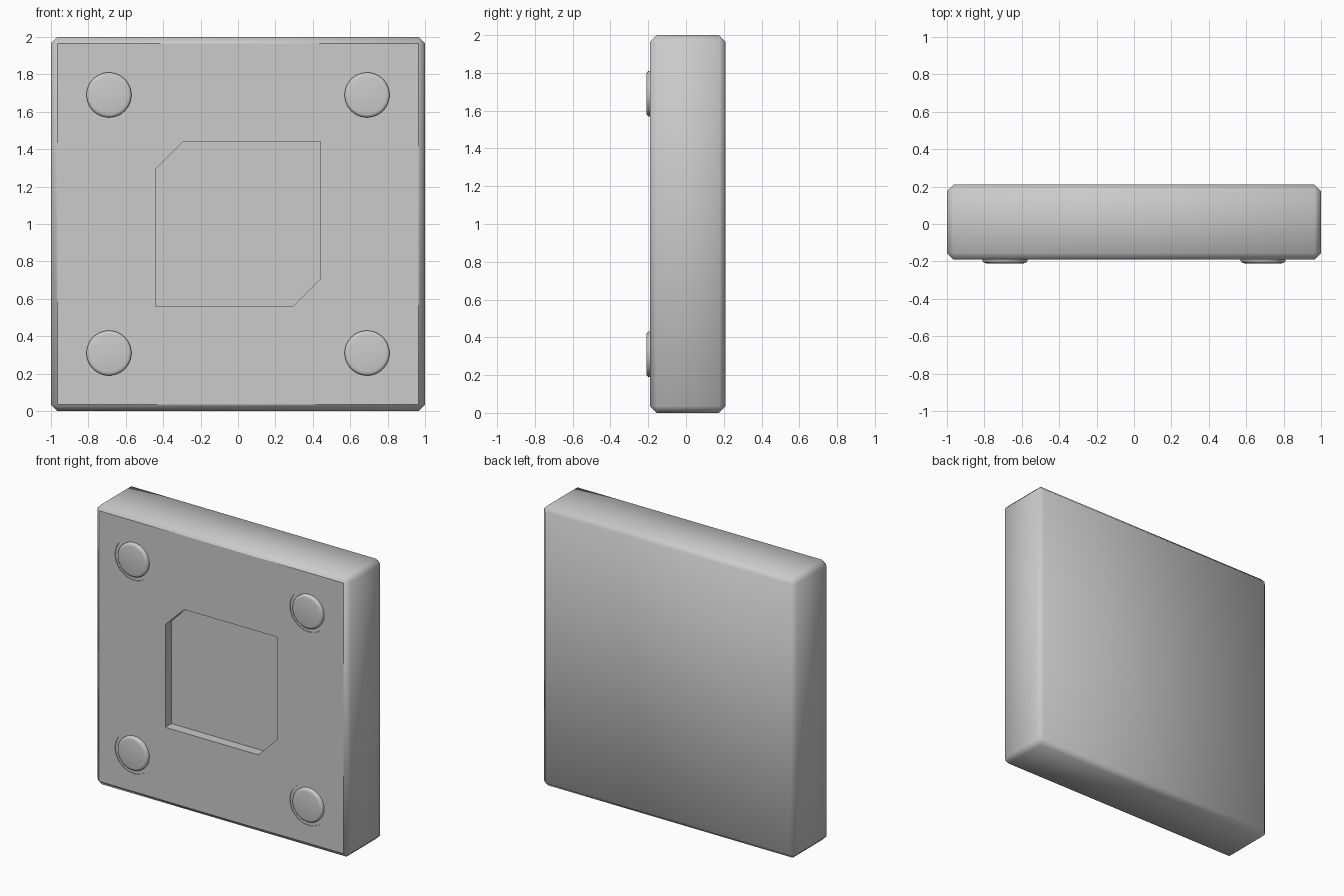
import bpy, bmesh, math
from mathutils import Matrix, Vector

FRONT, BACK = -0.19, 0.21
CHAMFER = 0.035
PAD_SPOTS = [(x, z) for x in (-0.69, 0.69) for z in (0.31, 1.69)]

cube = bpy.data.objects.get("Cube")
if cube:
    bpy.data.objects.remove(cube, do_unlink=True)


def make_object(name, bm):
    bmesh.ops.recalc_face_normals(bm, faces=bm.faces)
    mesh = bpy.data.meshes.new(name)
    bm.to_mesh(mesh)
    bm.free()
    obj = bpy.data.objects.new(name, mesh)
    bpy.context.collection.objects.link(obj)
    return obj


def activate(obj):
    bpy.ops.object.select_all(action='DESELECT')
    obj.select_set(True)
    bpy.context.view_layer.objects.active = obj


def prism(name, outline, y0, y1):
    """Extrude an (x, z) outline along y."""
    bm = bmesh.new()
    face = bm.faces.new([bm.verts.new((x, y0, z)) for x, z in outline])
    new = bmesh.ops.extrude_face_region(bm, geom=[face])["geom"]
    verts = [v for v in new if isinstance(v, bmesh.types.BMVert)]
    bmesh.ops.translate(bm, verts=verts, vec=(0, y1 - y0, 0))
    return make_object(name, bm)


def cut(target, cutter):
    cutter.hide_render = True
    mod = target.modifiers.new("pocket", 'BOOLEAN')
    mod.operation = 'DIFFERENCE'
    mod.solver = 'EXACT'
    mod.object = cutter
    activate(target)
    bpy.ops.object.modifier_apply(modifier=mod.name)
    bpy.data.objects.remove(cutter, do_unlink=True)


# Chamfered slab
bm = bmesh.new()
bmesh.ops.create_cube(bm, size=1)
bmesh.ops.scale(bm, verts=bm.verts, vec=(2, BACK - FRONT, 2))
bmesh.ops.translate(bm, verts=bm.verts, vec=(0, (FRONT + BACK) / 2, 1))
bmesh.ops.bevel(bm, geom=bm.edges[:], offset=CHAMFER, segments=1, affect='EDGES')
body = make_object("body", bm)

# Central pocket with two clipped corners
h, c = 0.44, 0.147
outline = [(-h, -h), (h - c, -h), (h, c - h), (h, h), (c - h, h), (-h, h - c)]
cut(body, prism("pocket_cutter", [(x, z + 1) for x, z in outline], FRONT - 0.1, FRONT + 0.07))

# Shallow round seats for the pads
for px, pz in PAD_SPOTS:
    turns = [math.tau * i / 48 for i in range(48)]
    circle = [(px + 0.147 * math.cos(a), pz + 0.147 * math.sin(a)) for a in turns]
    cut(body, prism("seat_cutter", circle, FRONT - 0.1, FRONT + 0.005))

# Smooth chamfers, crisp front face
activate(body)
bpy.ops.object.shade_smooth_by_angle(angle=math.radians(60))
bm = bmesh.new()
bm.from_mesh(body.data)
for edge in bm.edges:
    if all(abs(v.co.y - FRONT) < 1e-4 for v in edge.verts):
        edge.smooth = False
bm.to_mesh(body.data)
bm.free()

# Round pads with softened rims
profile = [(0.12, FRONT + 0.02), (0.12, -0.198), (0.116, -0.204),
           (0.109, -0.208), (0.1, -0.21), (0, -0.21)]
sides = {-0.69: "right", 0.69: "left"}
for px, pz in PAD_SPOTS:
    bm = bmesh.new()
    verts = [bm.verts.new((r, y, 0)) for r, y in profile]
    edges = [bm.edges.new(pair) for pair in zip(verts, verts[1:])]
    bmesh.ops.spin(bm, geom=verts + edges, cent=(0, 0, 0), axis=(0, 1, 0),
                   angle=math.tau, steps=48, use_duplicate=False)
    bmesh.ops.remove_doubles(bm, verts=bm.verts, dist=1e-5)
    bmesh.ops.holes_fill(bm, edges=[e for e in bm.edges if e.is_boundary])
    bmesh.ops.translate(bm, verts=bm.verts, vec=(px, 0, pz))
    level = "upper" if pz > 1 else "lower"
    pad = make_object(f"{level}_{sides[px]}_pad", bm)
    activate(pad)
    bpy.ops.object.shade_smooth_by_angle(angle=math.radians(40))
